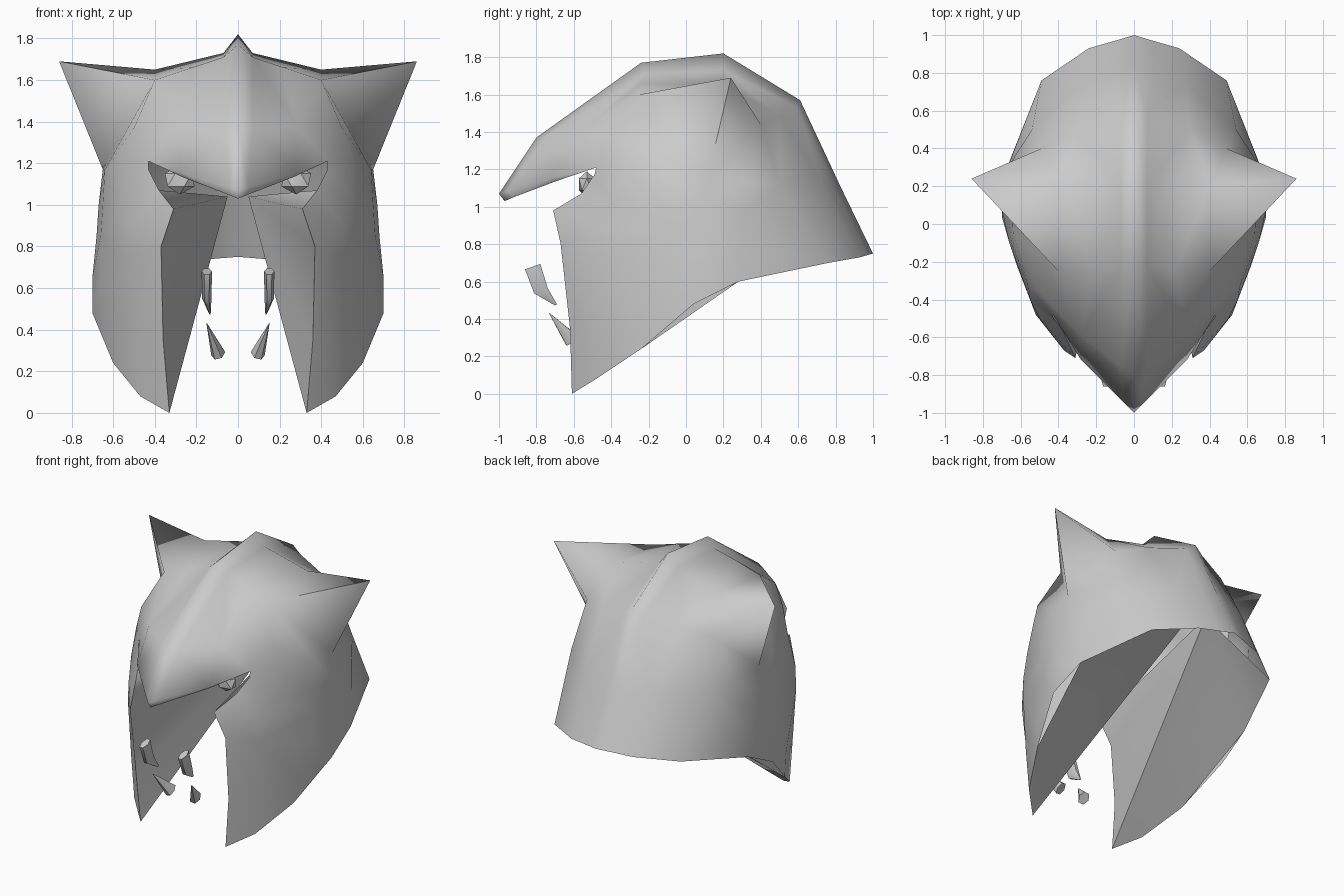
import bpy, bmesh
from mathutils import Vector
from math import radians, cos, sin, tau

cube = bpy.data.objects.get("Cube")
if cube:
    bpy.data.objects.remove(cube, do_unlink=True)

steel = bpy.data.materials.new("plain_grey")
steel.use_nodes = True
grey = (0.6, 0.6, 0.6, 1)
steel.diffuse_color = grey
steel.node_tree.nodes["Principled BSDF"].inputs["Base Color"].default_value = grey


def add_grid(bm, rows):
    """Skin a grid of quads between rows of points, skipping collapsed corners."""
    for upper, lower in zip(rows, rows[1:]):
        for i in range(len(upper) - 1):
            ring = []
            for p in (upper[i], upper[i + 1], lower[i + 1], lower[i]):
                if p not in ring:
                    ring.append(p)
            if len(ring) > 2:
                bm.faces.new([bm.verts.new(p) for p in ring])


def finish(bm, name, angle):
    """Weld, mirror across x and shade one part."""
    bmesh.ops.remove_doubles(bm, verts=bm.verts, dist=0.001)
    bmesh.ops.triangulate(bm, faces=bm.faces, quad_method='SHORT_EDGE')
    bmesh.ops.recalc_face_normals(bm, faces=bm.faces)
    mesh = bpy.data.meshes.new(name)
    bm.to_mesh(mesh)
    bm.free()
    mesh.materials.append(steel)
    obj = bpy.data.objects.new(name, mesh)
    bpy.context.collection.objects.link(obj)
    bpy.ops.object.select_all(action='DESELECT')
    obj.select_set(True)
    bpy.context.view_layer.objects.active = obj
    bpy.ops.object.shade_smooth_by_angle(angle=radians(angle))
    mirror = obj.modifiers.new("mirror", 'MIRROR')
    mirror.use_clip = True


def spike(name, centres, scales, radii, sides=6):
    """Tooth lofted through oval rings along a list of centres."""
    bm = bmesh.new()
    centres = [Vector(c) for c in centres]
    along = (centres[1] - centres[0]).normalized()
    across = Vector((1, 0, 0))
    across = (across - along * across.dot(along)).normalized()
    depth = along.cross(across)
    rings = []
    for centre, scale in zip(centres, scales):
        rings.append([bm.verts.new(centre
                      + across * radii[0] * scale * cos(tau * i / sides)
                      + depth * radii[1] * scale * sin(tau * i / sides))
                      for i in range(sides)])
    for a, b in zip(rings, rings[1:]):
        for i in range(sides):
            j = (i + 1) % sides
            bm.faces.new((a[i], a[j], b[j], b[i]))
    bm.faces.new(rings[0])
    bm.faces.new(rings[-1])
    finish(bm, name, 50)


# Crown cross-sections, each from the centre ridge outward, brow lip to nape
brow = (.43, -.48, 1.21)
crown = [
    [(0, -.97, 1.03), (.05, -.925, 1.05), (.27, -.7, 1.135), brow],
    [(0, -1, 1.07), (.05, -.95, 1.085), (.28, -.72, 1.155), brow],
    [(0, -.8, 1.37), (.07, -.755, 1.37), (.28, -.59, 1.385), (.5, -.36, 1.37)],
    [(0, -.24, 1.77), (.07, -.22, 1.71), (.22, -.24, 1.66), (.4, -.25, 1.6)],
    [(0, .2, 1.82), (.07, .2, 1.73), (.4, .2, 1.65), (.86, .24, 1.69)],
    [(0, .61, 1.57), (.07, .59, 1.53), (.3, .5, 1.49), (.49, .4, 1.44)],
    [(0, .83, 1.1), (.1, .8, 1.1), (.27, .74, 1.1), (.54, .5, 1.12)],
    [(0, 1, .75), (.1, .97, .742), (.24, .93, .73), (.49, .76, .7)],
]
temple, horn_front, horn_tip, horn_back, nape, rim_back = [s[-1] for s in crown[2:]]

# Rim and chin points shared by several panels
rim_side, rim_low, rim_front = (.68, .28, .6), (.7, .04, .48), (.6, -.24, .24)
jaw, chin = (.47, -.48, .08), (.33, -.61, 0)

# Side rows from the horn down to the chin, front edge to back edge
side = [
    [brow, temple, horn_front, horn_tip, horn_back, nape],
    [(.43, -.49, 1.17), (.56, -.33, 1.2), (.64, -.05, 1.17),
     (.65, .12, 1.17), (.62, .33, 1.14), nape],
    [(.38, -.56, 1.07), (.55, -.4, 1.03), (.65, -.1, 1),
     (.67, .1, 1), (.65, .33, .98), nape],
    [(.31, -.71, .98), (.5, -.5, .9), (.66, -.1, .85),
     (.68, .1, .85), (.67, .3, .8), rim_back],
    [(.37, -.67, .8), (.52, -.48, .75), (.66, -.1, .65),
     (.7, .08, .65), rim_side, rim_back],
    [(.36, -.62, .35), (.48, -.5, .38), (.62, -.22, .4),
     rim_low, rim_side, rim_back],
    [chin, jaw, rim_front, rim_low, rim_side, rim_back],
]

# Inner lining runs from the cheek's front edge to a point deep inside,
# then returns from there to the lower rim
deep = (.05, .65, 1.04)
front_edge = [row[0] for row in side[2:]]
lower_rim = [jaw, rim_front, rim_side, rim_back]
lining = [[p, deep] for p in front_edge + lower_rim]

bm = bmesh.new()
for panel in (crown, side, lining):
    add_grid(bm, panel)
finish(bm, "helmet_shell", 80)

# Small faceted eyes behind the brow openings
bm = bmesh.new()
bmesh.ops.create_icosphere(bm, subdivisions=1, radius=1)
bmesh.ops.scale(bm, verts=bm.verts, vec=(.08, .05, .07))
bmesh.ops.translate(bm, verts=bm.verts, vec=(.28, -.53, 1.12))
finish(bm, "eyes", 30)

# Two pairs of fangs
spike("upper_fangs", [(.15, -.82, .68), (.15, -.775, .55), (.135, -.695, .475)],
      [1, .9, .15], (.025, .05))
spike("lower_fangs", [(.095, -.61, .285), (.15, -.73, .43)], [1, .05], (.035, .045))
